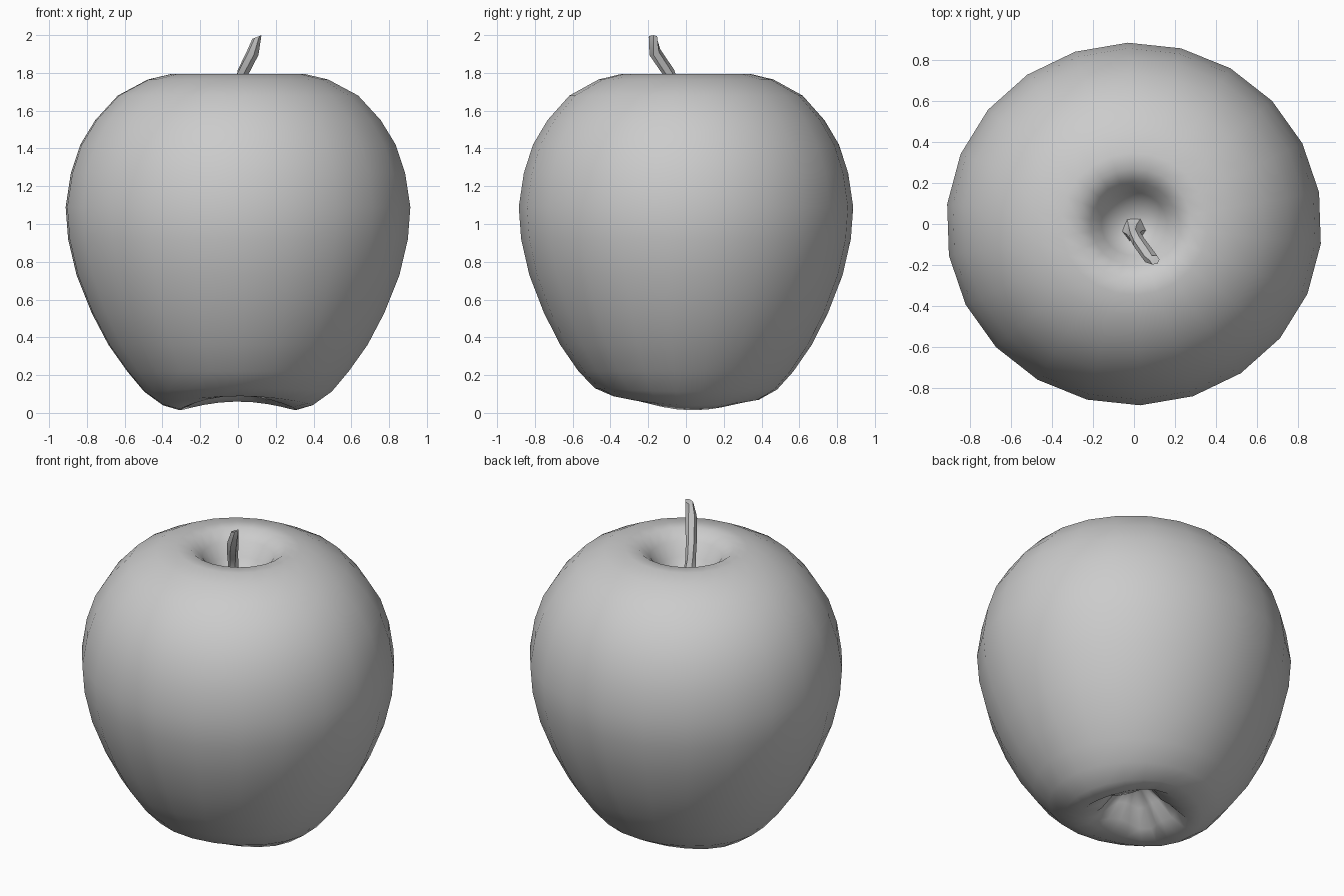
import bpy, bmesh
from math import sin, cos, radians, tau
from mathutils import Vector

cube = bpy.data.objects.get("Cube")
if cube:
    bpy.data.objects.remove(cube)

# Single flat grey
grey = bpy.data.materials.new("plain grey")
grey.diffuse_color = (0.6, 0.6, 0.6, 1)
grey.use_nodes = True
grey.node_tree.nodes["Principled BSDF"].inputs["Base Color"].default_value = (0.6, 0.6, 0.6, 1)


def skin(name, rings, start, end):
    """Join equal rings of points with quads and close both ends to a point."""
    bm = bmesh.new()
    loops = [[bm.verts.new(p) for p in ring] for ring in rings]
    n = len(loops[0])
    for low, high in zip(loops, loops[1:]):
        for i in range(n):
            j = (i + 1) % n
            bm.faces.new((low[i], low[j], high[j], high[i]))
    for loop, point in ((loops[0], start), (loops[-1], end)):
        tip = bm.verts.new(point)
        for i in range(n):
            bm.faces.new((loop[i], loop[(i + 1) % n], tip))
    bmesh.ops.recalc_face_normals(bm, faces=bm.faces)
    mesh = bpy.data.meshes.new(name)
    bm.to_mesh(mesh)
    bm.free()
    mesh.materials.append(grey)
    obj = bpy.data.objects.new(name, mesh)
    bpy.context.collection.objects.link(obj)
    return obj


def smooth(obj, angle):
    bpy.ops.object.select_all(action="DESELECT")
    obj.select_set(True)
    bpy.context.view_layer.objects.active = obj
    bpy.ops.object.shade_smooth_by_angle(angle=radians(angle))


# Fruit body: radius and height, from the base hollow up and into the top hollow
profile = [(.07, .24), (.14, .18), (.22, .09), (.31, .045), (.40, .06), (.50, .12),
           (.59, .22), (.69, .36), (.78, .53), (.86, .73), (.905, .92), (.918, 1.09),
           (.89, 1.27), (.84, 1.42), (.76, 1.55), (.64, 1.68), (.48, 1.765),
           (.36, 1.793), (.28, 1.793), (.21, 1.74), (.16, 1.66), (.09, 1.58)]
SIDES = 22


def body_point(r, z, a):
    # Low lobes around the base, fading out upwards
    fade = max(0, 1 - abs(r - .31) / .25) if z < .5 else 0
    z += fade * (-.03 * cos(2 * a) - .015 * sin(a))
    if z < .3 and r < .3:
        r *= 1 + .15 * cos(5 * a)
    return Vector((r * cos(a), .965 * r * sin(a), z))


angles = [radians(-6.3) + tau * i / SIDES for i in range(SIDES)]
body = skin("fruit_body", [[body_point(r, z, a) for a in angles] for r, z in profile],
            (0, 0, .25), (0, -.02, 1.56))
smooth(body, 80)

# Stem: bent, flared at the foot, with a slanted cut at the top
path = [((0, -.03, 1.55), .07), ((0, -.04, 1.61), .04), ((.005, -.055, 1.70), .03),
        ((.025, -.09, 1.80), .032), ((.08, -.165, 1.91), .033), ((.1, -.175, 1.985), .025)]
points = [Vector(p) for p, _ in path]
rings = []
for k, (p, r) in enumerate(path):
    along = points[min(k + 1, len(points) - 1)] - points[max(k - 1, 0)]
    turn = along.to_track_quat("Z", "Y")
    rings.append([points[k] + turn @ Vector((r * cos(tau * i / 6), r * sin(tau * i / 6), 0))
                  for i in range(6)])
for v in rings[-1]:
    v.z = 1.99 + .4 * (v.x - .1)
stem = skin("stem", rings, points[0], (.1, -.175, 1.99))
smooth(stem, 50)
